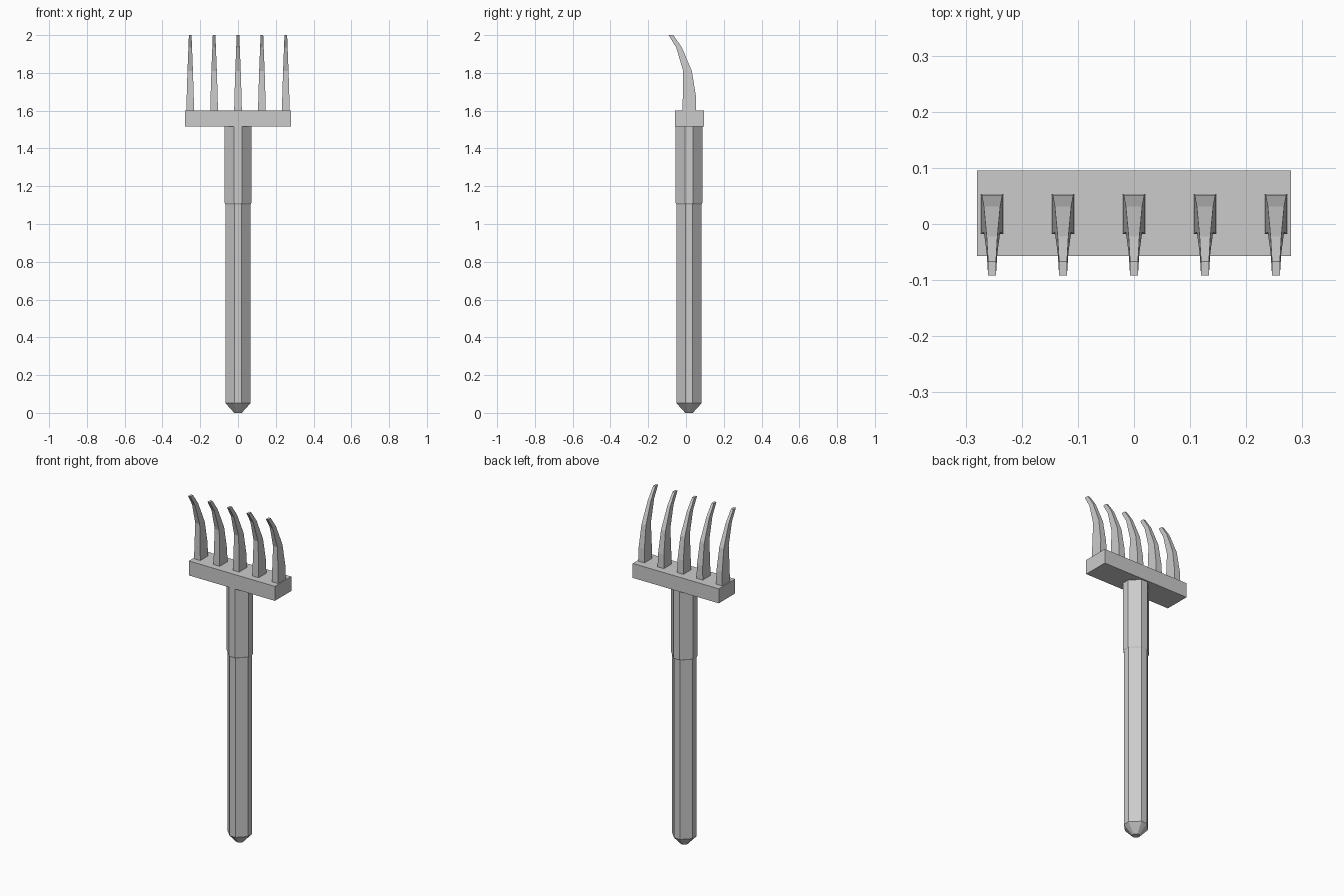
import bpy, bmesh

cube = bpy.data.objects.get("Cube")
if cube:
    bpy.data.objects.remove(cube, do_unlink=True)

grey = bpy.data.materials.new("plain grey")
grey.use_nodes = True
grey.diffuse_color = (0.6, 0.6, 0.6, 1)
grey.node_tree.nodes["Principled BSDF"].inputs["Base Color"].default_value = (0.6, 0.6, 0.6, 1)


def loft(name, rings):
    """Skin a stack of matching rings and cap both ends."""
    bm = bmesh.new()
    loops = [[bm.verts.new(p) for p in ring] for ring in rings]
    n = len(loops[0])
    for low, high in zip(loops, loops[1:]):
        for i in range(n):
            j = (i + 1) % n
            bm.faces.new((low[i], low[j], high[j], high[i]))
    bm.faces.new(loops[0][::-1])
    bm.faces.new(loops[-1])
    bmesh.ops.recalc_face_normals(bm, faces=bm.faces)
    mesh = bpy.data.meshes.new(name)
    bm.to_mesh(mesh)
    bm.free()
    mesh.materials.append(grey)
    obj = bpy.data.objects.new(name, mesh)
    bpy.context.collection.objects.link(obj)
    return obj


def octagon(r, flat, z, cy=0.016):
    """Square section with broad chamfered corners."""
    pts = [(r, -flat), (r, flat), (flat, r), (-flat, r),
           (-r, flat), (-r, -flat), (-flat, -r), (flat, -r)]
    return [(x, y + cy, z) for x, y in pts]


def rectangle(cx, half, front, back, z):
    return [(cx - half, front, z), (cx + half, front, z),
            (cx + half, back, z), (cx - half, back, z)]


# Handle with tapered butt
loft("handle", [octagon(0.02, 0.006, 0), octagon(0.067, 0.019, 0.052),
                octagon(0.067, 0.019, 1.11)])

# Thicker socket under the head
loft("socket", [octagon(0.066, 0.019, 1.102), octagon(0.071, 0.02, 1.112),
                octagon(0.071, 0.02, 1.52)])

# Head bar
loft("head_bar", [rectangle(0, 0.28, -0.057, 0.095, z) for z in (1.515, 1.6)])

# Curved tines: half width, front, back, height
profile = [(0.0205, -0.018, 0.054, 1.595), (0.0185, -0.017, 0.052, 1.68),
           (0.0145, -0.015, 0.031, 1.81), (0.0095, -0.052, -0.022, 1.935),
           (0.007, -0.092, -0.067, 2.0)]
for k in range(5):
    cx = (k - 2) * 0.1265
    loft(f"tine_{k + 1}", [rectangle(cx, *p) for p in profile])
